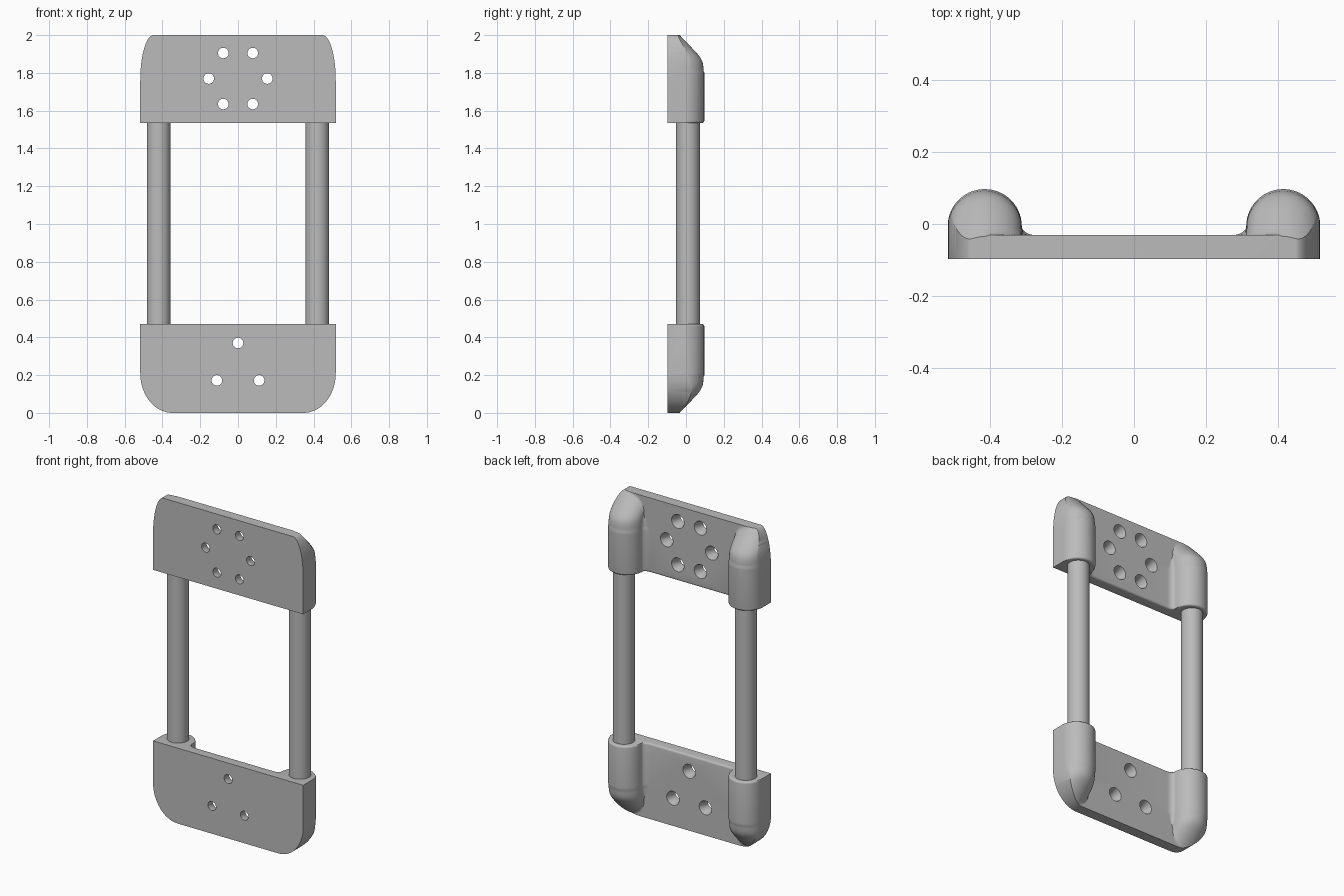
import bpy, bmesh
from math import pi, sin, cos, sqrt, radians
from mathutils import Matrix

if "Cube" in bpy.data.objects:
    bpy.data.objects.remove(bpy.data.objects["Cube"])

grey = bpy.data.materials.new("plain grey")
grey.use_nodes = True
grey.diffuse_color = (0.5, 0.5, 0.5, 1)
grey.node_tree.nodes["Principled BSDF"].inputs["Base Color"].default_value = (0.5, 0.5, 0.5, 1)

BACK, PLATE = -0.097, -0.031      # plate mounting face and inner face
BOSS_X, BOSS_Y, BOSS_R = 0.415, -0.006, 0.103
HALF_W = BOSS_X + BOSS_R


def make_object(name, bm):
    bmesh.ops.remove_doubles(bm, verts=bm.verts, dist=1e-5)
    bmesh.ops.recalc_face_normals(bm, faces=bm.faces)
    mesh = bpy.data.meshes.new(name)
    bm.to_mesh(mesh)
    bm.free()
    mesh.materials.append(grey)
    obj = bpy.data.objects.new(name, mesh)
    bpy.context.collection.objects.link(obj)
    return obj


def select_only(obj):
    bpy.ops.object.select_all(action='DESELECT')
    obj.select_set(True)
    bpy.context.view_layer.objects.active = obj


def smooth(obj):
    select_only(obj)
    bpy.ops.object.shade_smooth_by_angle(angle=radians(35))


def loft(rings):
    """Skin closed rings of points and cap both ends."""
    bm = bmesh.new()
    rows = [[bm.verts.new(p) for p in ring] for ring in rings]
    n = len(rows[0])
    for a, b in zip(rows, rows[1:]):
        for i in range(n):
            j = (i + 1) % n
            bm.faces.new((a[i], a[j], b[j], b[i]))
    bm.faces.new(rows[0])
    bm.faces.new(rows[-1])
    return bm


def section(drop, lip):
    """Plate with a round boss at each side; drop sinks the bosses."""
    half = [(HALF_W, BACK)]
    for i in range(29):
        t = pi * i / 28
        floor = PLATE if i > 14 else BACK + 0.02
        y = max(BOSS_Y + BOSS_R * sin(t) - drop, floor)
        half.append((BOSS_X + BOSS_R * cos(t), y - lip))
    for i in range(1, 8):         # hollow fillet into the plate
        t = pi / 2 * i / 7
        y = max(BOSS_Y - (BOSS_Y - PLATE) * sin(t) - drop, PLATE)
        half.append((0.272 + 0.04 * cos(t), y - lip))
    return half + [(-x, y) for x, y in reversed(half)]


def boolean(obj, cutter, operation):
    mod = obj.modifiers.new("cut", 'BOOLEAN')
    mod.object, mod.operation, mod.solver = cutter, operation, 'EXACT'
    select_only(obj)
    bpy.ops.object.modifier_apply(modifier=mod.name)
    bpy.data.objects.remove(cutter)


def bracket(name, z_end, direction, length, corner_w, corner_h, holes):
    # Loft from the sloped outer end to the lipped rod end
    rows = [(-0.02, 0)] + [(0.01 * i, 0) for i in range(23)]
    for i in range(5):
        t = pi / 2 * i / 4
        rows.append((length - 0.012 * (1 - sin(t)), 0.012 * (1 - cos(t))))
    rings = []
    for d, lip in rows:
        a = 0.13 - d
        drop = (a + sqrt(a * a + 0.0009)) / 2 if d < 0.2 else 0
        rings.append([(x, y, z_end + direction * d) for x, y in section(drop, lip)])
    body = make_object(name, loft(rings))

    # Rounded outline trims the two outer corners
    w = HALF_W - 0.0005
    side = [(w, length + 0.1)]
    for i in range(25):
        t = pi / 2 * i / 24
        side.append((w - corner_w * (1 - cos(t)), corner_h * (1 - sin(t))))
    outline = side + [(-x, d) for x, d in reversed(side)]
    trim = loft([[(x, y, z_end + direction * d) for x, d in outline] for y in (-0.3, 0.3)])
    boolean(body, make_object("outline_cutter", trim), 'INTERSECT')

    # Countersunk screw holes
    for hx, hz in holes:
        steps = ((-0.2, 0.028), (-0.07, 0.028), (PLATE, 0.043), (0.2, 0.043))
        rings = [[(hx + r * cos(2 * pi * i / 32), y, hz + r * sin(2 * pi * i / 32))
                  for i in range(32)] for y, r in steps]
        boolean(body, make_object("hole_cutter", loft(rings)), 'DIFFERENCE')
    smooth(body)


bracket("top_bracket", 2, -1, 0.465, 0.07, 0.24,
        [(s * x, z) for s in (-1, 1) for x, z in ((0.078, 1.905), (0.155, 1.77), (0.078, 1.635))])
bracket("bottom_bracket", 0, 1, 0.47, 0.17, 0.21,
        [(0, 0.37), (-0.112, 0.172), (0.112, 0.172)])

# Rods joining the brackets
for name, x in (("left_rod", 0.42), ("right_rod", -0.42)):
    bm = bmesh.new()
    bmesh.ops.create_cone(bm, cap_ends=True, segments=48, radius1=0.063, radius2=0.063,
                          depth=1.2, matrix=Matrix.Translation((x, 0.01, 1.0)))
    smooth(make_object(name, bm))
